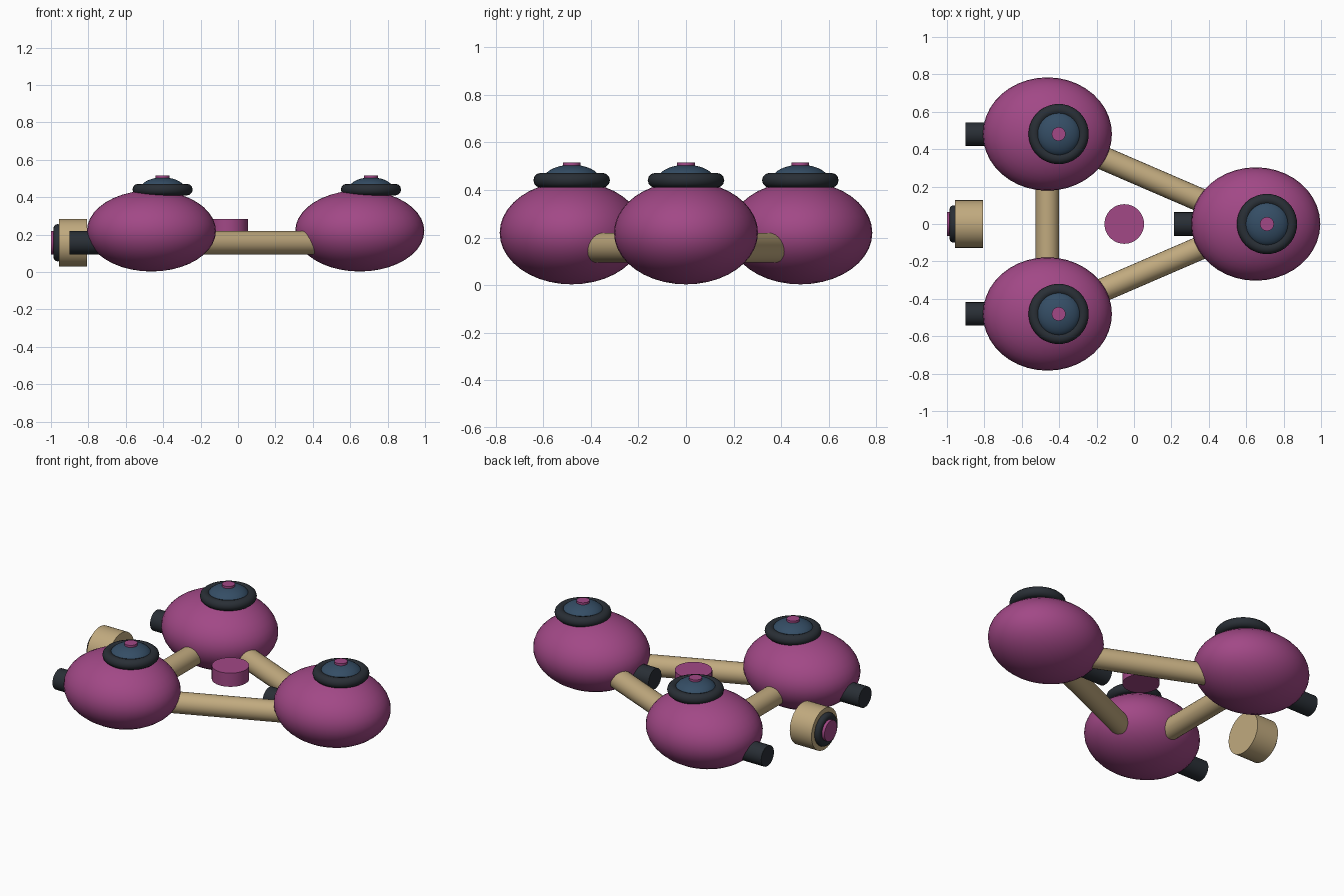
import bpy
from math import pi, radians
from mathutils import Vector

if "Cube" in bpy.data.objects:
    bpy.data.objects.remove(bpy.data.objects["Cube"])


def material(name, color):
    m = bpy.data.materials.new(name)
    m.diffuse_color = (*color, 1)
    m.use_nodes = True
    m.node_tree.nodes["Principled BSDF"].inputs["Base Color"].default_value = m.diffuse_color
    return m


MAGENTA = material("magenta", (0.36, 0.065, 0.24))
TAN = material("tan", (0.53, 0.40, 0.21))
DARK = material("charcoal", (0.022, 0.028, 0.036))
BLUE = material("slate_blue", (0.035, 0.075, 0.13))


def finish(name, mat):
    o = bpy.context.object
    o.name = name
    o.data.materials.append(mat)
    bpy.ops.object.shade_smooth_by_angle(angle=radians(35))
    return o


def rod(name, a, b, r, mat, sides=32):
    a, b = Vector(a), Vector(b)
    d = b - a
    bpy.ops.mesh.primitive_cylinder_add(
        vertices=sides, radius=r, depth=d.length, location=(a + b) / 2,
        rotation=d.to_track_quat('Z', 'Y').to_euler())
    return finish(name, mat)


def ball(name, loc, radii, mat):
    bpy.ops.mesh.primitive_uv_sphere_add(segments=40, ring_count=20, radius=1, location=loc)
    bpy.context.object.scale = radii
    bpy.ops.object.transform_apply(location=False, rotation=False, scale=True)
    return finish(name, mat)


def ring(name, loc, major, minor, mat, rot=(0, 0, 0)):
    bpy.ops.mesh.primitive_torus_add(
        major_segments=40, minor_segments=12, major_radius=major,
        minor_radius=minor, location=loc, rotation=rot)
    return finish(name, mat)


# Three pods, each with a hatch on top and a nozzle at the rear
pods = {"front_pod": (-0.463, -0.481), "back_pod": (-0.463, 0.481), "nose_pod": (0.651, 0)}
for name, (x, y) in pods.items():
    ball(name + "_body", (x, y, 0.22), (0.345, 0.303, 0.217), MAGENTA)
    hx = x + 0.06
    ring(name + "_hatch_ring", (hx, y, 0.441), 0.13, 0.031, DARK)
    ball(name + "_hatch_dome", (hx, y, 0.444), (0.119, 0.119, 0.062), BLUE)
    rod(name + "_hatch_button", (hx, y, 0.48), (hx, y, 0.516), 0.037, MAGENTA, 24)
    rod(name + "_nozzle", (x - 0.437, y, 0.157), (x - 0.22, y, 0.157), 0.063, DARK, 24)

# Struts joining the pods in a triangle
pts = list(pods.values())
for i, name in enumerate(("rear_strut", "back_strut", "front_strut")):
    a, b = pts[i], pts[(i + 1) % 3]
    rod(name, (*a, 0.157), (*b, 0.157), 0.063, TAN, 24)

# Central disc
rod("centre_disc", (-0.052, 0, 0.20), (-0.052, 0, 0.285), 0.106, MAGENTA)

# Rear drum with rim and button
rod("rear_drum", (-0.956, 0, 0.157), (-0.806, 0, 0.157), 0.128, TAN)
ring("rear_drum_rim", (-0.964, 0, 0.157), 0.077, 0.023, DARK, (0, pi / 2, 0))
rod("rear_drum_button", (-1.0, 0, 0.157), (-0.94, 0, 0.157), 0.063, MAGENTA)
